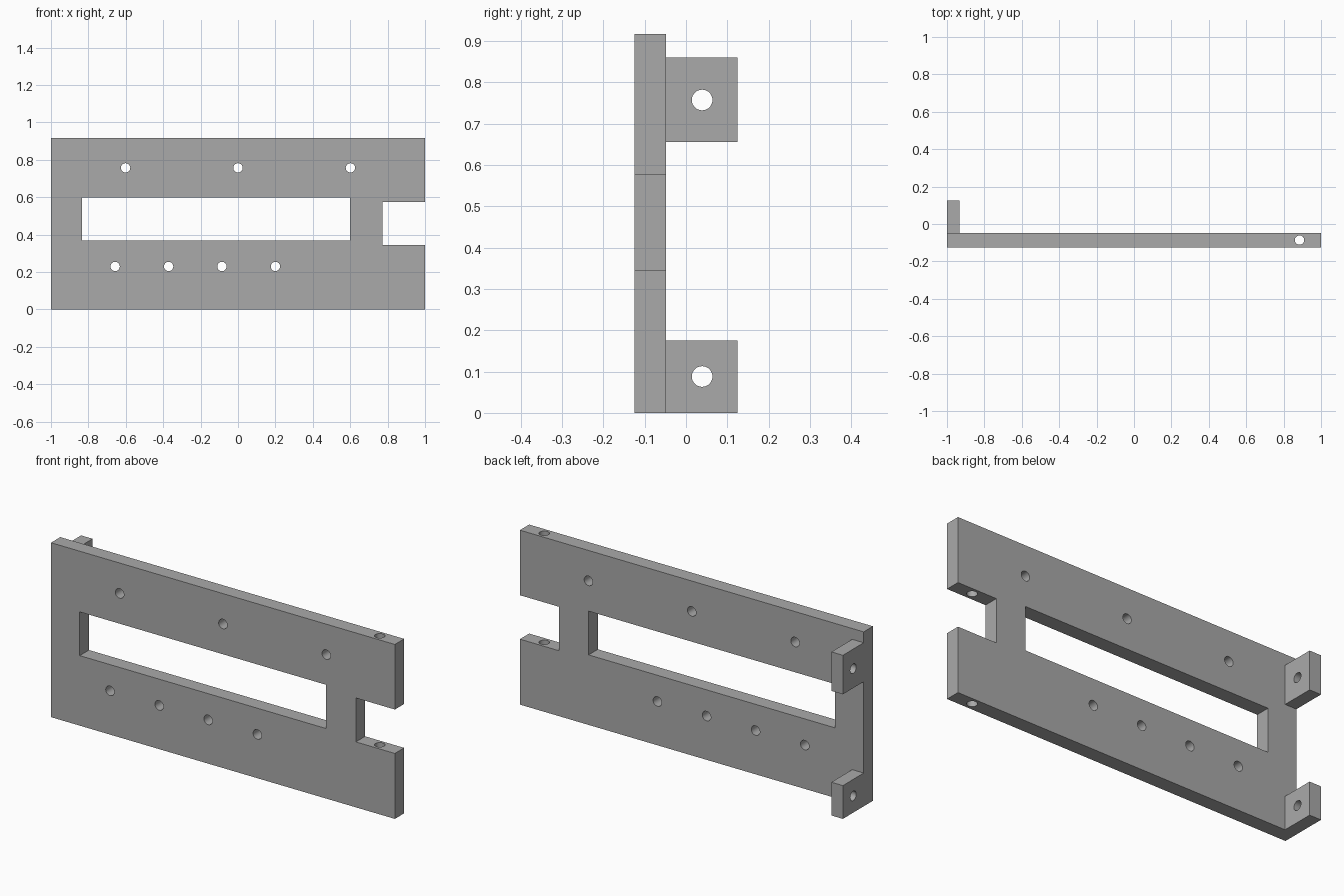
import bpy
import math

if "Cube" in bpy.data.objects:
    bpy.data.objects.remove(bpy.data.objects["Cube"], do_unlink=True)

# Single plain metal colour
metal = bpy.data.materials.new("grey metal")
metal.use_nodes = True
grey = (0.4, 0.4, 0.4, 1)
metal.diffuse_color = grey
metal.node_tree.nodes["Principled BSDF"].inputs["Base Color"].default_value = grey

HEIGHT = 0.917
FRONT, BACK, TAB_BACK = -0.125, -0.048, 0.125
HOLE_R = 0.025


def box(name, x, y, z):
    """Box from three (low, high) ranges."""
    bpy.ops.mesh.primitive_cube_add(size=1, location=[sum(r) / 2 for r in (x, y, z)])
    ob = bpy.context.object
    ob.name = name
    ob.scale = [r[1] - r[0] for r in (x, y, z)]
    bpy.ops.object.transform_apply(location=True, rotation=False, scale=True)
    ob.data.materials.append(metal)
    return ob


def drill(name, location, axis, depth):
    """Round cutter along the x, y or z axis."""
    turn = {"x": (0, math.pi / 2, 0), "y": (math.pi / 2, 0, 0), "z": (0, 0, 0)}[axis]
    bpy.ops.mesh.primitive_cylinder_add(vertices=32, radius=HOLE_R, depth=depth,
                                        location=location, rotation=turn)
    ob = bpy.context.object
    ob.name = name
    ob.data.materials.append(metal)
    return ob


def combine(body, tool, operation):
    """Apply a boolean and discard the tool."""
    tool.hide_render = True
    mod = body.modifiers.new(tool.name, "BOOLEAN")
    mod.object, mod.operation, mod.solver = tool, operation, "EXACT"
    bpy.ops.object.select_all(action="DESELECT")
    bpy.context.view_layer.objects.active = body
    body.select_set(True)
    bpy.ops.object.modifier_apply(modifier=mod.name)
    bpy.data.objects.remove(tool, do_unlink=True)


# Main plate
plate = box("mounting_plate", (-1, 1), (FRONT, BACK), (0, HEIGHT))

# Hinge tabs at the back of the right edge
for low, high in ((0, 0.175), (0.655, 0.86)):
    combine(plate, box("hinge_tab", (-1, -0.933), (BACK, TAB_BACK), (low, high)), "UNION")

# Long window and the open notch in the left edge
combine(plate, box("window_cutter", (-0.833, 0.6), (-0.3, 0.3), (0.368, 0.598)), "DIFFERENCE")
combine(plate, box("notch_cutter", (0.773, 1.2), (-0.3, 0.3), (0.344, 0.575)), "DIFFERENCE")

# Two rows of holes through the plate
rows = ((0.757, (-0.601, 0, 0.601)), (0.23, (-0.657, -0.371, -0.086, 0.2)))
for z, columns in rows:
    for x in columns:
        combine(plate, drill("plate_hole", (x, -0.086, z), "y", 0.2), "DIFFERENCE")

# Hinge tab holes
for z in (0.088, 0.757):
    combine(plate, drill("tab_hole", (-0.966, 0.039, z), "x", 0.12), "DIFFERENCE")

# Vertical pin hole through both arms of the notch
combine(plate, drill("pin_hole", (0.885, -0.086, HEIGHT / 2), "z", 1.2), "DIFFERENCE")

bpy.context.view_layer.objects.active = plate
plate.select_set(True)
bpy.ops.object.shade_smooth_by_angle(angle=math.radians(30))
